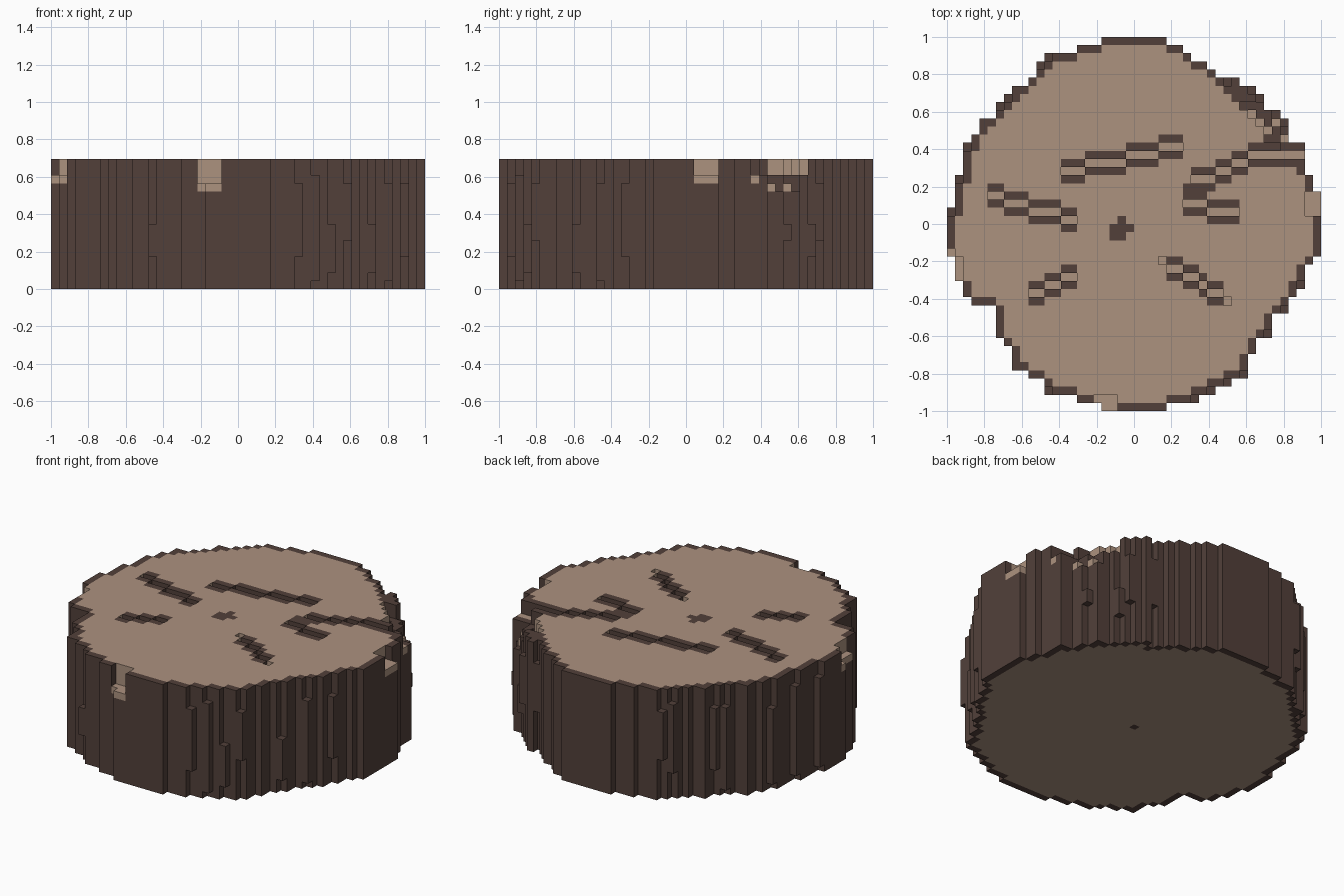
import bpy, bmesh, random
from mathutils import Vector

cube = bpy.data.objects.get("Cube")
if cube:
    bpy.data.objects.remove(cube, do_unlink=True)

N, H = 46, 16          # grid cells across and layers high
S = 2 / N              # cell size
random.seed(4)


def make_material(name, rgb):
    m = bpy.data.materials.new(name)
    m.use_nodes = True
    m.diffuse_color = (*rgb, 1)
    m.node_tree.nodes["Principled BSDF"].inputs["Base Color"].default_value = (*rgb, 1)
    return m


WOOD, BARK = 0, 1
materials = [make_material("pale_wood", (0.413, 0.287, 0.212)),
             make_material("dark_bark", (0.084, 0.051, 0.042))]

# Outline: first and last column of each row, from the back to the front
LEFT = [19, 16, 13, 12, 11, 10, 8, 8, 7, 6, 4, 4, 3, 3, 2, 2, 2, 2, 1, 1, 1, 1, 0,
        0, 0, 0, 0, 1, 1, 1, 2, 2, 3, 6, 6, 6, 6, 7, 8, 8, 8, 10, 12, 13, 16, 19]
RIGHT = [27, 29, 30, 32, 33, 34, 37, 38, 39, 41, 41, 42, 42, 44, 44, 44, 44, 45, 45,
         46, 46, 46, 46, 46, 46, 46, 46, 45, 44, 44, 43, 43, 42, 41, 40, 40, 39, 38,
         38, 37, 37, 36, 34, 32, 30, 27]
outline = {(c, r) for r in range(N) for c in range(LEFT[r], RIGHT[r])} | {(35, 5)}


def near(c, r):
    return [(c + 1, r), (c - 1, r), (c, r + 1), (c, r - 1)]


rim = {p for p in outline if any(q not in outline for q in near(*p))}

# Cracks in the top: (row, first column, last column) runs
CRACKS = [(16, 14, 16), (15, 17, 21), (14, 22, 25), (13, 26, 28),
          (19, 5, 6), (20, 7, 9), (21, 10, 13), (22, 14, 15),
          (31, 10, 11), (30, 12, 13), (29, 14, 15),
          (28, 27, 28), (29, 29, 30), (30, 31, 31), (31, 32, 33),
          (20, 29, 31), (21, 32, 35),
          (17, 30, 32), (16, 33, 34), (15, 35, 36), (14, 37, 43)]
crack = {(c, r) for r, a, b in CRACKS for c in range(a, b + 1)}
pits = {(26, 27), (34, 32)}

# Dark top cells: rim, crack edges, joined crack ends, heart, crumbled corner
dark = rim | {(c, r + d) for c, r in crack for d in (-1, 1)}
dark |= {(29, 18), (30, 18), (29, 19), (30, 19), (31, 19)}
dark |= {(21, 22), (20, 23), (21, 23), (22, 23), (20, 24), (21, 24)}
dark |= {(c, r) for r in range(6, 14) for c in range(RIGHT[r] - 3, RIGHT[r])}

# Column heights: full, then cracks, rim notches and the crumbled corner
height = {p: H for p in outline}
floor_wood = set()


def carve(cells, top, wood=True):
    for p in cells:
        if p in height:
            height[p] = top
            (floor_wood.add if wood else floor_wood.discard)(p)


carve([(c, r) for r in range(8, 14) for c in range(RIGHT[r] - 3, RIGHT[r])], 14, False)
carve([(c, r) for r in range(9, 13) for c in range(RIGHT[r] - 1, RIGHT[r])], 12, False)
carve([(37, 9), (38, 10), (40, 10), (39, 11), (41, 12)], 13)
carve(crack | pits, 14)
carve([(0, 26), (0, 27), (1, 27), (1, 28), (1, 29)], 14)                     # right side notch
carve([(c, r) for c in (44, 45) for r in (19, 20, 21)], 14)                 # left side notch
carve([(c, r) for c in (18, 19, 20) for r in (44, 45)], 13)                 # front notch

solid = {(c, r, k) for (c, r), h in height.items() for k in range(h)}

# Knobs of bark filling some of the inner corners of the outline
corners = sorted({q for p in rim for q in near(*p) if q not in outline
                  and sum(n in outline for n in near(*q)) >= 2})
for c, r in corners:
    if random.random() < 0.3:
        low = random.choice((1, 2, 4, 6))
        solid |= {(c, r, k) for k in range(low, random.choice((8, 12, 13, 14)))}


def colour(c, r, k):
    p = (c, r)
    if p not in outline:
        return BARK
    if p in floor_wood and k == height[p] - 1:
        return WOOD
    if p in rim or (p == (22, 23) and k == 0):
        return BARK
    if p in dark and k > 10:
        return BARK
    return WOOD


# Build the exposed cell faces: direction and its four corners
def side(axis, sign):
    u, v = [i for i in range(3) if i != axis]
    out = []
    for a, b in ((0, 0), (1, 0), (1, 1), (0, 1)):
        q = [0, 0, 0]
        q[axis], q[u], q[v] = (1 if sign > 0 else 0), a, b
        out.append(tuple(q))
    d = [0, 0, 0]
    d[axis] = sign
    n = (Vector(out[1]) - Vector(out[0])).cross(Vector(out[2]) - Vector(out[0]))
    return d, (out if n.dot(Vector(d)) > 0 else out[::-1])


SIDES = [side(axis, sign) for axis in range(3) for sign in (-1, 1)]
bm = bmesh.new()
verts = {}


def vert(x, y, k):
    if (x, y, k) not in verts:
        verts[x, y, k] = bm.verts.new(((x - N / 2) * S, (y - N / 2) * S, k * S))
    return verts[x, y, k]


for c, r, k in sorted(solid):
    y = N - 1 - r      # rows run from back to front
    for (dx, dy, dz), pts in SIDES:
        if (c + dx, r - dy, k + dz) not in solid:
            f = bm.faces.new([vert(c + a, y + b, k + e) for a, b, e in pts])
            f.material_index = colour(c, r, k)

mesh = bpy.data.meshes.new("log_slice")
bm.to_mesh(mesh)
bm.free()
for m in materials:
    mesh.materials.append(m)
log_slice = bpy.data.objects.new("log_slice", mesh)
bpy.context.collection.objects.link(log_slice)
